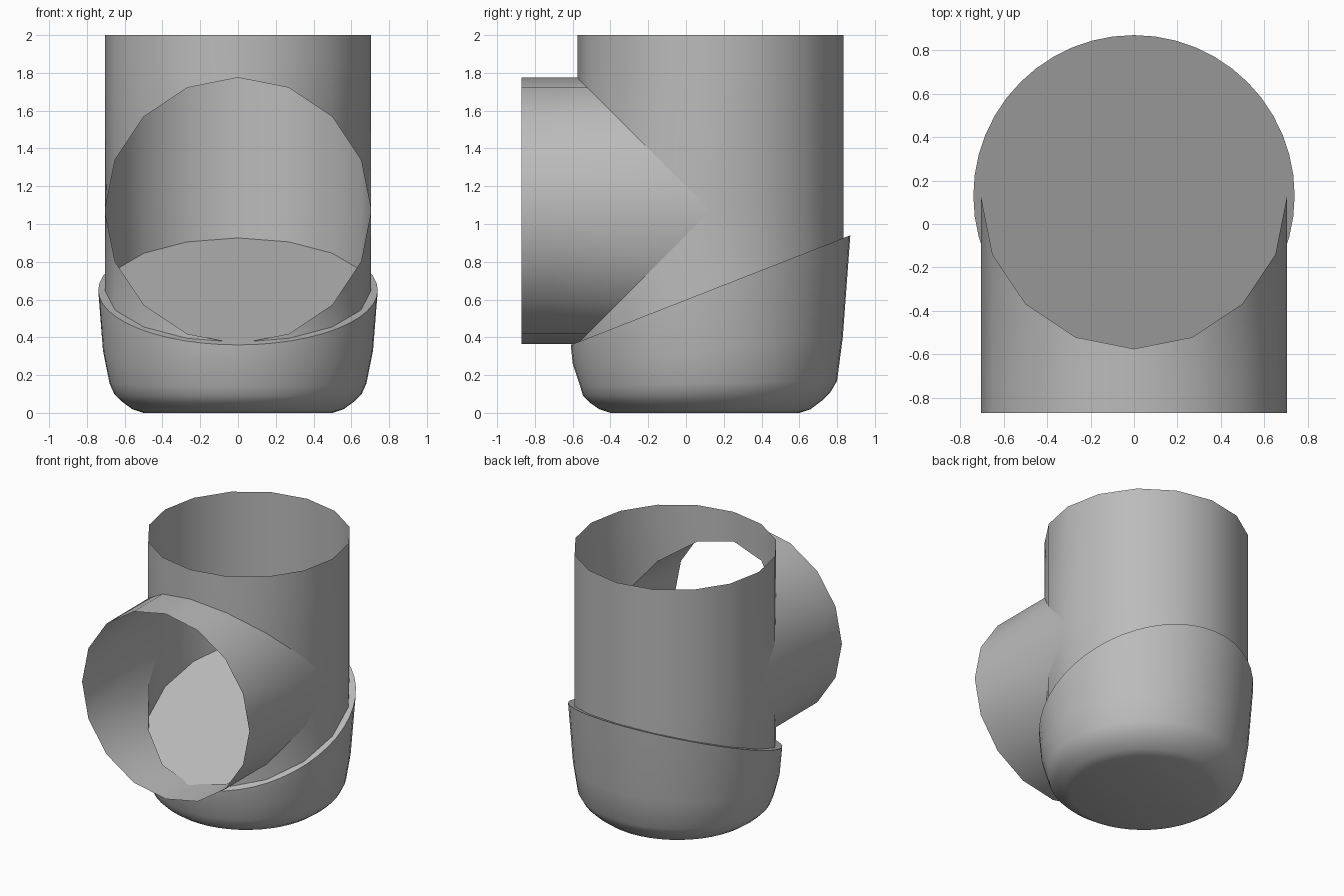
import bpy, bmesh, math

cube = bpy.data.objects.get("Cube")
if cube:
    bpy.data.objects.remove(cube, do_unlink=True)

RADIUS, AXIS_Y, AXIS_Z = 0.705, 0.13, 1.07
SIDES = 16

grey = bpy.data.materials.new("pipe grey")
grey.use_nodes = True
color = (0.5, 0.5, 0.5, 1)
grey.diffuse_color = color
grey.node_tree.nodes["Principled BSDF"].inputs["Base Color"].default_value = color


def finish(name, bm):
    """Turn a bmesh into a smooth, grey object."""
    bmesh.ops.remove_doubles(bm, verts=bm.verts, dist=0.0005)
    bmesh.ops.recalc_face_normals(bm, faces=bm.faces)
    mesh = bpy.data.meshes.new(name)
    bm.to_mesh(mesh)
    bm.free()
    mesh.materials.append(grey)
    obj = bpy.data.objects.new(name, mesh)
    bpy.context.collection.objects.link(obj)
    bpy.ops.object.select_all(action='DESELECT')
    bpy.context.view_layer.objects.active = obj
    obj.select_set(True)
    bpy.ops.object.shade_smooth_by_angle(angle=math.radians(35))
    return obj


def loft(bm, rings, closed=True):
    """Skin a list of point rings and return the vertex rings."""
    rows = [[bm.verts.new(p) for p in ring] for ring in rings]
    count = len(rows[0])
    for low, high in zip(rows, rows[1:]):
        for i in range(count if closed else count - 1):
            j = (i + 1) % count
            bm.faces.new((low[i], low[j], high[j], high[i]))
    return rows


def arc(start, end, steps):
    for i in range(steps + 1):
        a = start + (end - start) * i / steps
        yield RADIUS * math.cos(a), RADIUS * math.sin(a)


def floor_z(y):
    """Height of the slanted plane on top of the base."""
    return 0.36 + (y + 0.61) * 0.58 / 1.48


# Upright pipe: plain back half, front half cut along the mitred joint
bm = bmesh.new()
back = [(x, AXIS_Y + s) for x, s in arc(0, math.pi, SIDES // 2)]
front = [(x, AXIS_Y + s) for x, s in arc(math.pi, 2 * math.pi, SIDES // 2)]
loft(bm, [[(x, y, floor_z(y) - 0.03) for x, y in back],
          [(x, y, AXIS_Z) for x, y in back],
          [(x, y, 1.86) for x, y in back],
          [(x, y, 2) for x, y in back]], closed=False)
loft(bm, [[(x, y, AXIS_Z + AXIS_Y - y) for x, y in front],
          [(x, y, 1.86) for x, y in front],
          [(x, y, 2) for x, y in front]], closed=False)
loft(bm, [[(x, y, floor_z(y) - 0.03) for x, y in front],
          [(x, y, AXIS_Z - AXIS_Y + y) for x, y in front]], closed=False)
finish("upright_pipe", bm)

# Branch pipe, reaching forward from the joint
bm = bmesh.new()
circle = list(arc(0, 2 * math.pi, SIDES))[:-1]
loft(bm, [[(x, AXIS_Y - abs(s), AXIS_Z + s) for x, s in circle],
          [(x, -0.72, AXIS_Z + s) for x, s in circle]])
finish("branch_pipe", bm)

# Collar on the open end of the branch
bm = bmesh.new()
loft(bm, [[(x, -0.72, AXIS_Z + s) for x, s in circle],
          [(x, -0.87, AXIS_Z + s) for x, s in circle]])
finish("branch_collar", bm)

# Rounded base cup with a slanted closed top: radius, centre y, front z, back z
profile = [(0.50, 0.10, 0.0, 0.0), (0.56, 0.10, 0.02, 0.02),
           (0.615, 0.105, 0.055, 0.065), (0.655, 0.11, 0.09, 0.11),
           (0.68, 0.12, 0.14, 0.17), (0.715, 0.115, 0.26, 0.40),
           (0.74, 0.13, 0.36, 0.94)]
bm = bmesh.new()
rings = []
for radius, centre, z_front, z_back in profile:
    ring = []
    for i in range(48):
        a = 2 * math.pi * i / 48
        blend = (1 + math.sin(a)) / 2
        ring.append((radius * math.cos(a), centre + radius * math.sin(a),
                     z_front + (z_back - z_front) * blend))
    rings.append(ring)
rows = loft(bm, rings)
bm.faces.new(rows[0])
bm.faces.new(rows[-1])
finish("base_cup", bm)
